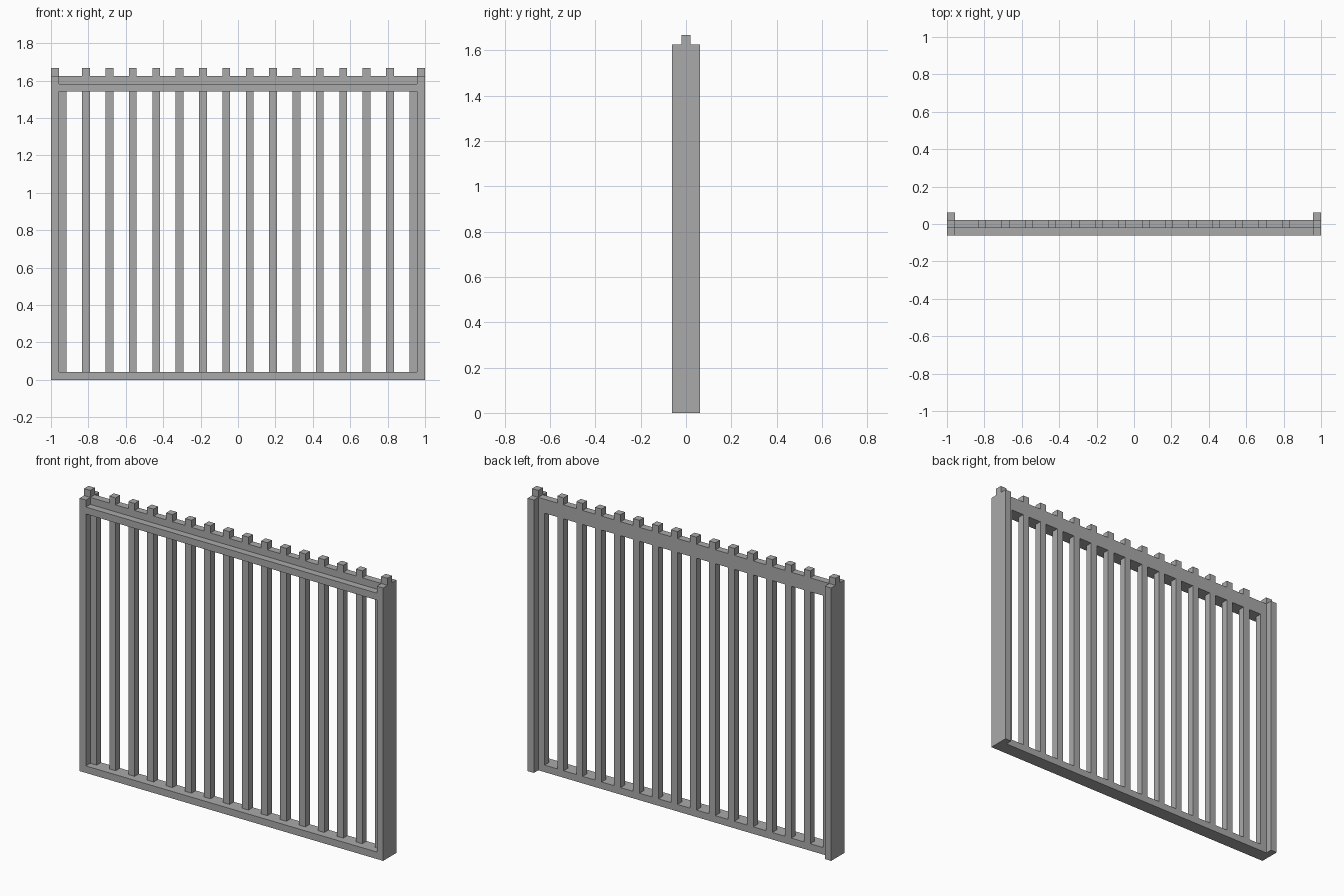
import bpy
import bmesh
from mathutils import Vector

cube = bpy.data.objects.get("Cube")
if cube:
    bpy.data.objects.remove(cube, do_unlink=True)

U = 1 / 24  # building unit: thickness of one bar

steel = bpy.data.materials.new("grey_metal")
steel.use_nodes = True
GREY = (0.4, 0.4, 0.4, 1)
steel.diffuse_color = GREY
steel.node_tree.nodes["Principled BSDF"].inputs["Base Color"].default_value = GREY


def extrude(name, profile, x0, x1):
    """Extrude a (y, z) outline along x; all measures in units."""
    bm = bmesh.new()
    face = bm.faces.new([bm.verts.new((x0 * U, y * U, z * U)) for y, z in profile])
    grown = bmesh.ops.extrude_face_region(bm, geom=[face])["geom"]
    verts = [g for g in grown if isinstance(g, bmesh.types.BMVert)]
    bmesh.ops.translate(bm, verts=verts, vec=Vector(((x1 - x0) * U, 0, 0)))
    bmesh.ops.recalc_face_normals(bm, faces=bm.faces)
    mesh = bpy.data.meshes.new(name)
    bm.to_mesh(mesh)
    bm.free()
    mesh.materials.append(steel)
    obj = bpy.data.objects.new(name, mesh)
    bpy.context.collection.objects.link(obj)
    return obj


def rect(y0, y1, z0, z1):
    return [(y0, z0), (y1, z0), (y1, z1), (y0, z1)]


# Side posts with a square peg on top
post = [(-1.5, 0), (1.5, 0), (1.5, 39), (0.5, 39),
        (0.5, 40), (-0.5, 40), (-0.5, 39), (-1.5, 39)]
extrude("right_post", post, -24, -23)
extrude("left_post", post, 23, 24)

# Bottom rail, and top rail with a step at the front
extrude("bottom_rail", rect(-1.5, 0.5, 0, 1), -23, 23)
top = [(-1.5, 37), (0.5, 37), (0.5, 39), (-0.5, 39), (-0.5, 38), (-1.5, 38)]
extrude("top_rail", top, -23, 23)

# Upright bars; all but the two end ones poke out above the top rail
for i in range(16):
    x = -23 + 3 * i
    extrude(f"bar_{i + 1}", rect(-0.5, 0.5, 1, 37), x, x + 1)
    if 0 < i < 15:
        extrude(f"bar_tip_{i + 1}", rect(-0.5, 0.5, 39, 40), x, x + 1)
